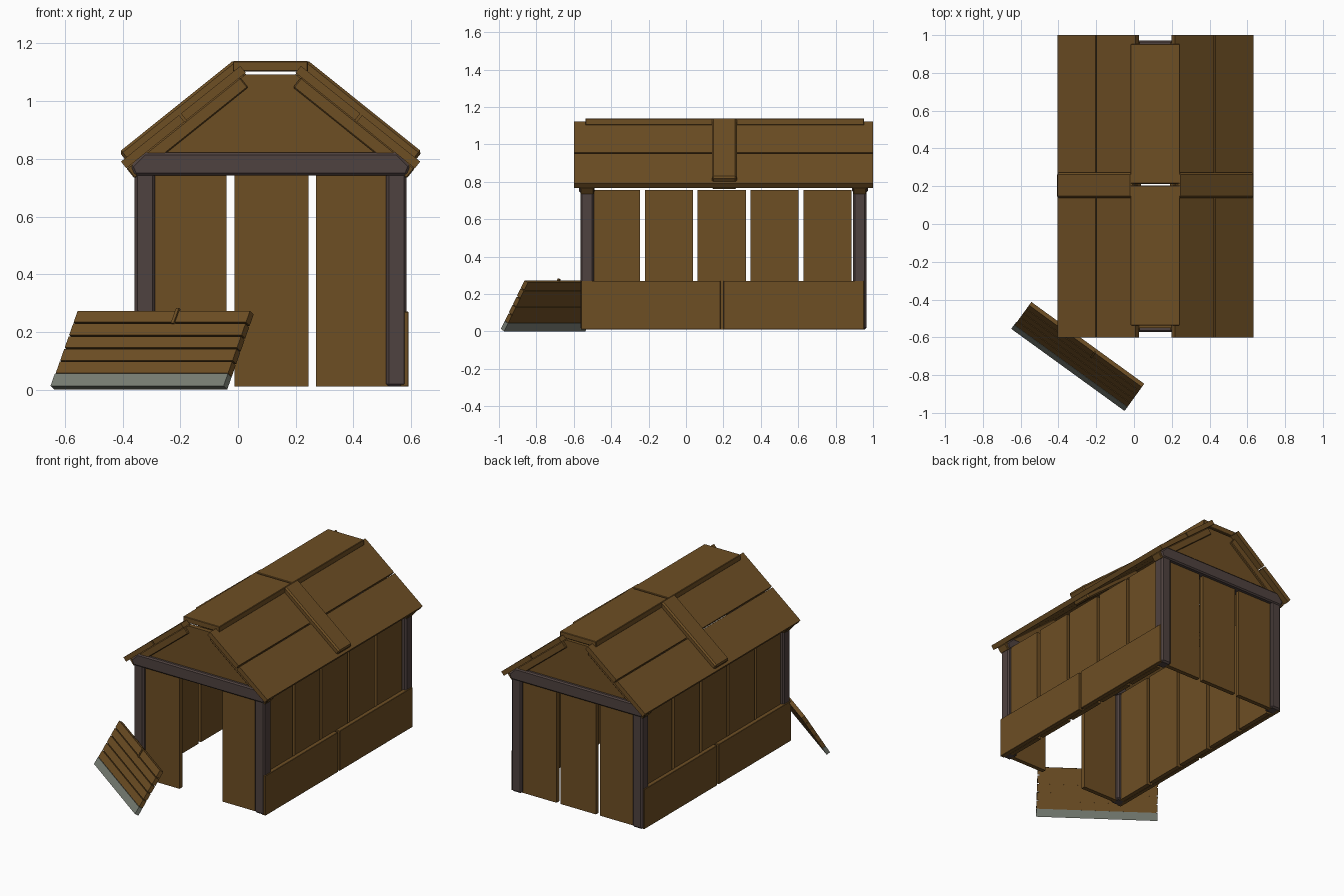
import bpy, bmesh, math
from mathutils import Vector

if "Cube" in bpy.data.objects:
    bpy.data.objects.remove(bpy.data.objects["Cube"])

CX, CY = 0.113, 0.2          # centre of the shed


def material(name, rgb):
    m = bpy.data.materials.new(name)
    m.diffuse_color = (*rgb, 1)
    m.use_nodes = True
    m.node_tree.nodes["Principled BSDF"].inputs["Base Color"].default_value = m.diffuse_color
    return m


WOOD = material("brown_wood", (0.155, 0.077, 0.0175))
POST = material("dark_post_grey", (0.078, 0.054, 0.05))
METAL = material("grey_metal", (0.19, 0.21, 0.175))


def finish(name, bm, mat, bevel):
    bmesh.ops.recalc_face_normals(bm, faces=bm.faces)
    if bevel:
        bmesh.ops.bevel(bm, geom=bm.edges[:], offset=bevel, segments=1, affect='EDGES')
        bmesh.ops.recalc_face_normals(bm, faces=bm.faces)
    me = bpy.data.meshes.new(name)
    bm.to_mesh(me)
    bm.free()
    me.materials.append(mat)
    ob = bpy.data.objects.new(name, me)
    bpy.context.collection.objects.link(ob)
    return ob


def prism(name, pts, y0, y1, mat=WOOD, bevel=0, flip=False):
    """Extrude an x-z outline along y; flip mirrors it across the shed centre."""
    bm = bmesh.new()
    vs = [bm.verts.new((2 * CX - x if flip else x, y0, z)) for x, z in pts]
    f = bm.faces.new(vs)
    new = bmesh.ops.extrude_face_region(bm, geom=[f])['geom']
    bmesh.ops.translate(bm, vec=(0, y1 - y0, 0),
                        verts=[v for v in new if isinstance(v, bmesh.types.BMVert)])
    return finish(name, bm, mat, bevel)


def box(name, x, y, z, mat=WOOD, bevel=0, flip=False):
    pts = [(x[0], z[0]), (x[1], z[0]), (x[1], z[1]), (x[0], z[1])]
    return prism(name, pts, y[0], y[1], mat, bevel, flip)


def ends(y0, y1):
    """The same y range at the front and at the back."""
    return (("front", (y0, y1)), ("back", (2 * CY - y1, 2 * CY - y0)))


# roof slope on the left side: origin on the underside at the eave
SLOPE = math.radians(38.7)
D = Vector((math.cos(SLOPE), math.sin(SLOPE)))
N = Vector((-D.y, D.x))
EAVE = Vector((-0.387, 0.767))


def sloped(name, s, t, y, flip, bevel=0):
    pts = [EAVE + D * a + N * b for a, b in
           ((s[0], t[0]), (s[1], t[0]), (s[1], t[1]), (s[0], t[1]))]
    return prism(name, pts, y[0], y[1], WOOD, bevel, flip)


for side, flip in (("left", False), ("right", True)):
    # corner posts and gable rafters
    for end, y in ends(-0.565, -0.493):
        box(f"{end}_{side}_post", (-0.359, -0.287), y, (0.01, 0.76), POST, 0.01, flip)
        sloped(f"{end}_{side}_rafter", (0.0, 0.505), (-0.045, 0.0), y, flip, 0.004)
    # side wall planks
    for i in range(5):
        y0 = -0.503 + i * 0.2825
        box(f"{side}_wall_plank", (-0.338, -0.31), (y0, y0 + 0.258), (0.01, 0.755), flip=flip)
    # low outer skirting boards
    for y in ((-0.562, 0.184), (0.201, 0.952)):
        box(f"{side}_skirt_board", (-0.366, -0.338), y, (0.01, 0.27), bevel=0.002, flip=flip)
    # roof planks and the raised middle rib
    sloped(f"{side}_lower_roof_plank", (0.0, 0.258), (0, 0.03), (-0.6, 1.0), flip)
    sloped(f"{side}_upper_roof_plank", (0.266, 0.53), (0, 0.03), (-0.6, 1.0), flip)
    sloped(f"{side}_roof_rib", (0.016, 0.527), (-0.028, 0.06), (0.138, 0.272), flip, 0.009)

# front wall planks leave a doorway, back wall is full
for end, y in ends(-0.545, -0.517):
    for i, x0 in enumerate((-0.297, -0.012, 0.271)):
        if end == "back" or i != 1:
            box(f"{end}_wall_plank", (x0, x0 + 0.257), y, (0.01, 0.755))

# gables
for end, y in ends(-0.55, -0.52):
    prism(f"{end}_gable", [(-0.335, 0.80), (2 * CX + 0.335, 0.80),
                           (2 * CX - 0.025, 1.092), (0.025, 1.092)], *y)
# tie beams
for end, y in ends(-0.572, -0.488):
    L = [(-0.358, 0.742), (-0.372, 0.775), (-0.325, 0.822)]
    prism(f"{end}_tie_beam", L + [(2 * CX - x, z) for x, z in reversed(L)], *y, POST, 0.008)

# ridge boards
for y in ((-0.538, 0.204), (0.213, 0.952)):
    box("ridge_board", (-0.018, 0.243), y, (1.103, 1.139), bevel=0.003)

# fallen door panel leaning in front: slats stacked along a tilted frame
U = Vector((0.81, -0.587, 0)).normalized()
H = Vector((0.587, 0.81, 0)).normalized()
Z = Vector((0, 0, 1))
A = math.radians(59)
V = H * math.cos(A) + Z * math.sin(A)
W = H * math.sin(A) - Z * math.cos(A)
THICK = 0.025
CORNER = Vector((-0.65, -0.555, THICK * math.cos(A)))


def slat(name, u, v, w, mat, bevel=0):
    bm = bmesh.new()
    bmesh.ops.create_cube(bm, size=1)
    for p in bm.verts:
        k = [r[0] if c < 0 else r[1] for c, r in zip(p.co, (u, v, w))]
        p.co = CORNER + U * k[0] + V * k[1] + W * k[2]
    return finish(name, bm, mat, bevel)


for i in range(6):
    v0 = i * 0.0515
    if i == 0:
        slat("panel_metal_sill", (0, 0.741), (0, 0.049), (0, THICK), METAL)
    else:
        slat("panel_slat", (0.003, 0.741), (v0, v0 + 0.046), (0, THICK), WOOD)
slat("panel_backing", (0.01, 0.73), (0.02, 0.295), (0.015, 0.022), WOOD)
slat("panel_catch", (0.425, 0.437), (0.25, 0.312), (-0.006, 0.006), WOOD)
